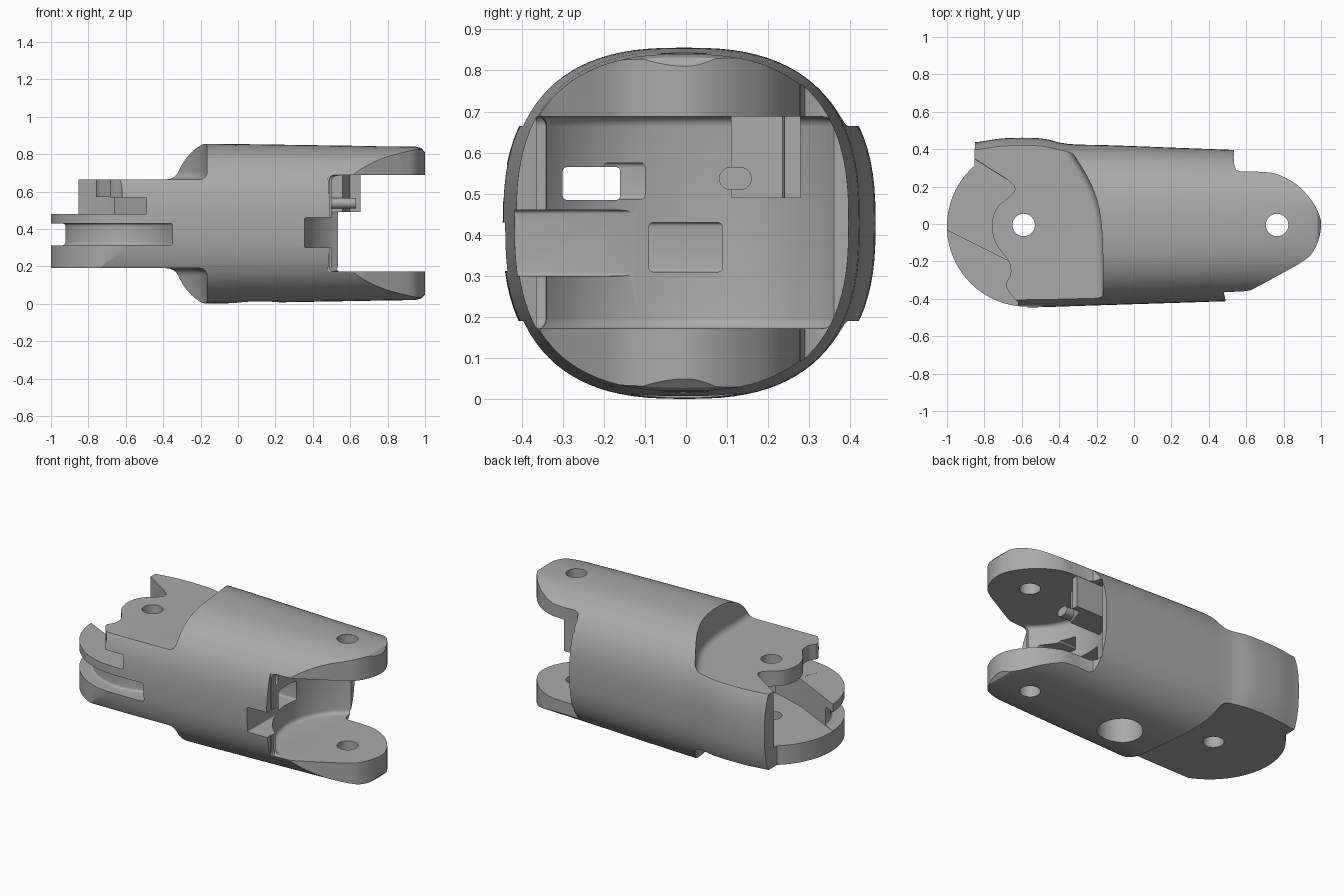
import bpy, bmesh, math
from mathutils import Vector

if "Cube" in bpy.data.objects:
    bpy.data.objects.remove(bpy.data.objects["Cube"])

grey = bpy.data.materials.new("neutral grey")
grey.use_nodes = True
grey.diffuse_color = (0.4, 0.4, 0.4, 1)
grey.node_tree.nodes["Principled BSDF"].inputs["Base Color"].default_value = (0.4, 0.4, 0.4, 1)


def finish(name, bm):
    bmesh.ops.recalc_face_normals(bm, faces=bm.faces)
    mesh = bpy.data.meshes.new(name)
    bm.to_mesh(mesh)
    bm.free()
    mesh.materials.append(grey)
    obj = bpy.data.objects.new(name, mesh)
    bpy.context.collection.objects.link(obj)
    return obj


def prism(name, plan, z0, z1, fillet=0):
    """Extrude a plan outline from z0 to z1, optionally rounding its rims."""
    bm = bmesh.new()
    face = bm.faces.new([bm.verts.new((x, y, z0)) for x, y in plan])
    up = bmesh.ops.extrude_face_region(bm, geom=[face])["geom"]
    bmesh.ops.translate(bm, verts=[v for v in up if isinstance(v, bmesh.types.BMVert)],
                        vec=(0, 0, z1 - z0))
    if fillet:
        rims = [e for e in bm.edges if abs(e.verts[0].co.z - e.verts[1].co.z) < 1e-5]
        bmesh.ops.bevel(bm, geom=rims, offset=fillet, segments=4, profile=0.5, affect='EDGES')
    return finish(name, bm)


def rect(x0, x1, y0, y1):
    return [(x0, y0), (x1, y0), (x1, y1), (x0, y1)]


def arc(cx, cy, r, a0, a1, n=24):
    angles = [math.radians(a0 + (a1 - a0) * i / n) for i in range(n + 1)]
    return [(cx + r * math.cos(a), cy + r * math.sin(a)) for a in angles]


def spline(points, steps=6):
    """Smooth open curve through a few points."""
    p = [Vector(q) for q in points]
    p = [2 * p[0] - p[1]] + p + [2 * p[-1] - p[-2]]
    out = []
    for a, b, c, d in zip(p, p[1:], p[2:], p[3:]):
        for i in range(steps):
            t = i / steps
            v = 0.5 * (2 * b + (c - a) * t + (2 * a - 5 * b + 4 * c - d) * t * t
                       + (3 * b - a - 3 * c + d) * t ** 3)
            out.append(tuple(v))
    return out + [tuple(p[-2])]


def combine(obj, tool, operation='DIFFERENCE'):
    mod = obj.modifiers.new("shape", 'BOOLEAN')
    mod.operation, mod.solver, mod.object = operation, 'EXACT', tool
    bpy.context.view_layer.objects.active = obj
    bpy.ops.object.modifier_apply(modifier=mod.name)
    bpy.data.objects.remove(tool)


# Rounded barrel lofted along x: station, back y, front y, bottom z, top z
stations = [(-1.05, .43, -.45, 0, .855), (-.85, .437, -.45, 0, .855),
            (-.7, .458, -.447, 0, .855), (-.5, .458, -.445, 0, .855),
            (-.35, .428, -.44, 0, .855), (-.1, .42, -.432, .002, .855),
            (.53, .396, -.412, .013, .846), (.95, .385, -.395, .02, .84),
            (.98, .38, -.39, .028, .832), (1.005, .37, -.38, .055, .805)]
path = spline(stations[:7], 4)[:-1] + stations[6:]
RING = 96
bm = bmesh.new()
rings = []
for x, yb, yf, z0, z1 in path:
    ring = []
    for i in range(RING):
        a = 2 * math.pi * i / RING
        c, s = math.cos(a), math.sin(a)
        y = math.copysign(abs(c) ** (2 / 2.6), c) * (yb - yf) / 2 + (yb + yf) / 2
        z = math.copysign(abs(s) ** (2 / 2.6), s) * (z1 - z0) / 2 + (z0 + z1) / 2
        ring.append(bm.verts.new((x, y, z)))
    rings.append(ring)
for r, q in zip(rings, rings[1:]):
    for i in range(RING):
        j = (i + 1) % RING
        bm.faces.new((r[i], r[j], q[j], q[i]))
bm.faces.new(rings[0])
bm.faces.new(rings[-1])
body = finish("finger_link_body", bm)

# Plan outline: round rear disc, rear tab, barrel and rounded fork prongs
outline = arc(-.57, -.012, .43, 270, 131, 48)
outline += [(-.85, .6), (.53, .6), (.535, .32), (.545, .29), (.57, .28)]
outline += spline([(.66, .28), (.76, .268), (.87, .21), (.95, .125), (.99, .05),
                   (1, -.01), (.985, -.09), (.945, -.165), (.88, -.215)])
outline += [(.68, -.325), (.62, -.355), (.57, -.362), (.48, -.365), (.49, -.41), (.48, -.6), (-.57, -.6)]
combine(body, prism("outline_tool", outline, -.2, 1.1), 'INTERSECT')

# Curved shoulders stepping down to the rear tongue, above and below
shoulder = spline([(-.165, -.7), (-.165, -.35), (-.175, 0), (-.225, .2), (-.34, .4), (-.52, .7)])
shoulder += [(-1.3, .7), (-1.3, -.7)]
for z0, z1 in ((.665, 1.1), (-.3, .19)):
    combine(body, prism("shoulder_tool", shoulder, z0, z1, .04))

# Open space ahead of the upper hinge plate
hub = spline([(-.62, -.42), (-.67, -.36), (-.685, -.32), (-.66, -.27), (-.67, -.2), (-.74, -.1),
              (-.76, 0), (-.73, .09), (-.65, .16), (-.64, .2), (-.68, .24)])
combine(body, prism("hub_tool", [(-.62, -.6)] + hub + [(-1.1, .505), (-1.1, -.6)], .48, .8))

# Pulley cavity below the hinge plate, bounded by two slanted walls
cavity = [(-1.1, .02), (-.66, -.2)] + arc(-.59, 0, .31, -60, 70) + [(-.66, .225), (-1.1, .5)]
combine(body, prism("cavity_tool", cavity, .31, .57))

# Side slot under the plate and tendon groove round the disc
combine(body, prism("side_slot_tool", rect(-1.2, -.49, -.7, .05), .481, .569))
groove = [(-.35, -.7)] + arc(-.57, 0, .36, 308, 172) + [(-1.2, .05), (-1.2, -.7)]
combine(body, prism("groove_tool", groove, .312, .43, .015))

# Fork gap with a concave seat about the front hinge
gap = [(.48, -.7), (.49, -.34)] + arc(.765, 0, .43, 232, 126, 32)
gap += [(.535, .36), (.54, .7), (1.3, .7), (1.3, -.7)]
combine(body, prism("fork_gap_tool", gap, .172, .688, .025))

# Tendon passages and pockets
for plan, z0, z1 in (
        (rect(-.6, .7, -.3, -.16), .485, .565),
        (rect(.15, .7, -.2, -.1), .487, .575),
        (rect(.355, .7, -.7, .09), .30, .46),
        (rect(.05, .5, -.09, .088), .31, .43)):
    combine(body, prism("passage_tool", plan, z0, z1, .01))

# Hinge holes and the underside recess
for cx, r, z0, z1 in ((-.59, .06, -.5, 1.3), (.765, .06, -.5, 1.3), (.1, .13, -.5, .2)):
    combine(body, prism("hole_tool", arc(cx, -.005, r, 0, 352.5, 47), z0, z1))

# Stop block inside the fork
block = [(.3, .11), (.56, .11), (.6, .235), (.655, .24), (.655, .278), (.3, .278)]
stop = prism("stop_block", block, .49, .7)

# Rounded tendon guide pin beside the block
guide = arc(.12, .537, .028, -90, 90, 12)
section = [(y + .012, z) for y, z in guide] + [(.228 - y, 1.074 - z) for y, z in guide]
bm = bmesh.new()
end = bm.faces.new([bm.verts.new((.3, y, z)) for y, z in section])
ext = bmesh.ops.extrude_face_region(bm, geom=[end])["geom"]
bmesh.ops.translate(bm, verts=[v for v in ext if isinstance(v, bmesh.types.BMVert)], vec=(.33, 0, 0))
pin = finish("guide_pin", bm)

# Smooth shading with crisp edges
for obj in (body, stop, pin):
    bpy.ops.object.select_all(action='DESELECT')
    obj.select_set(True)
    bpy.context.view_layer.objects.active = obj
    bpy.ops.object.shade_smooth_by_angle(angle=math.radians(28))
